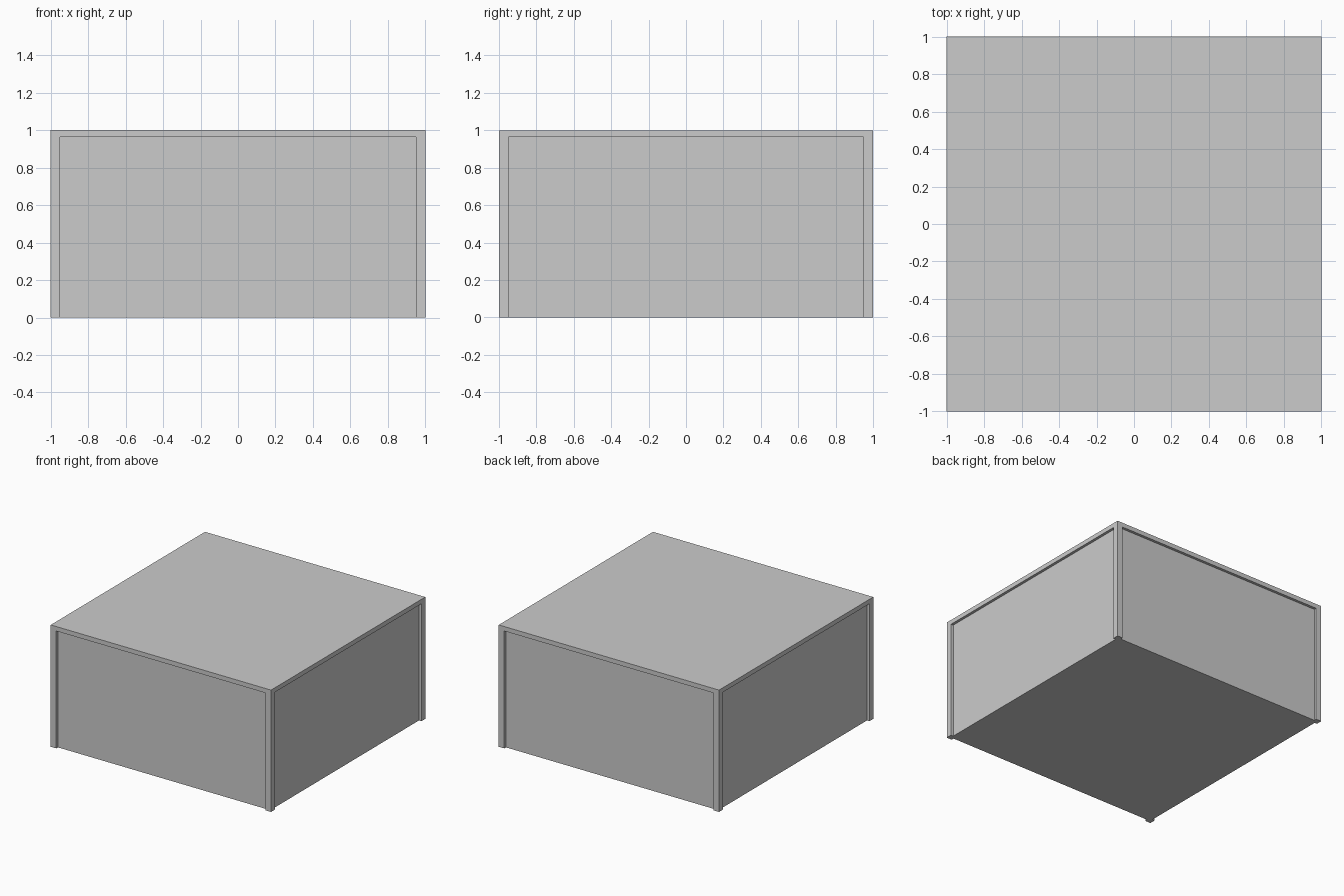
import bpy
from math import cos, sin, pi

if "Cube" in bpy.data.objects:
    bpy.data.objects.remove(bpy.data.objects["Cube"])

HEIGHT = 1.0
POST = 0.05      # corner post width
LIP = 0.037      # top slab thickness
DEPTH = 0.022    # panel recess depth


def box(name, size, centre):
    bpy.ops.mesh.primitive_cube_add(size=1, location=centre)
    ob = bpy.context.object
    ob.name = name
    ob.scale = size
    bpy.ops.object.transform_apply(location=True, rotation=False, scale=True)
    return ob


# Solid cabinet body with top slab and corner posts
body = box("cabinet_body", (2, 2, HEIGHT), (0, 0, HEIGHT / 2))

# Recessed panel on each of the four sides, open at the bottom
top = HEIGHT - LIP
for i in range(4):
    a = i * pi / 2
    cx, cy = round(cos(a)), round(sin(a))
    length = 2 - 2 * POST
    size = (2 * DEPTH if cx else length, 2 * DEPTH if cy else length, top + 0.2)
    cutter = box("panel_recess_cutter", size, (cx, cy, (top - 0.2) / 2))
    cutter.hide_render = True
    mod = body.modifiers.new("panel_recess", 'BOOLEAN')
    mod.operation = 'DIFFERENCE'
    mod.solver = 'EXACT'
    mod.object = cutter
    bpy.ops.object.select_all(action='DESELECT')
    body.select_set(True)
    bpy.context.view_layer.objects.active = body
    bpy.ops.object.modifier_apply(modifier=mod.name)
    bpy.data.objects.remove(cutter)
